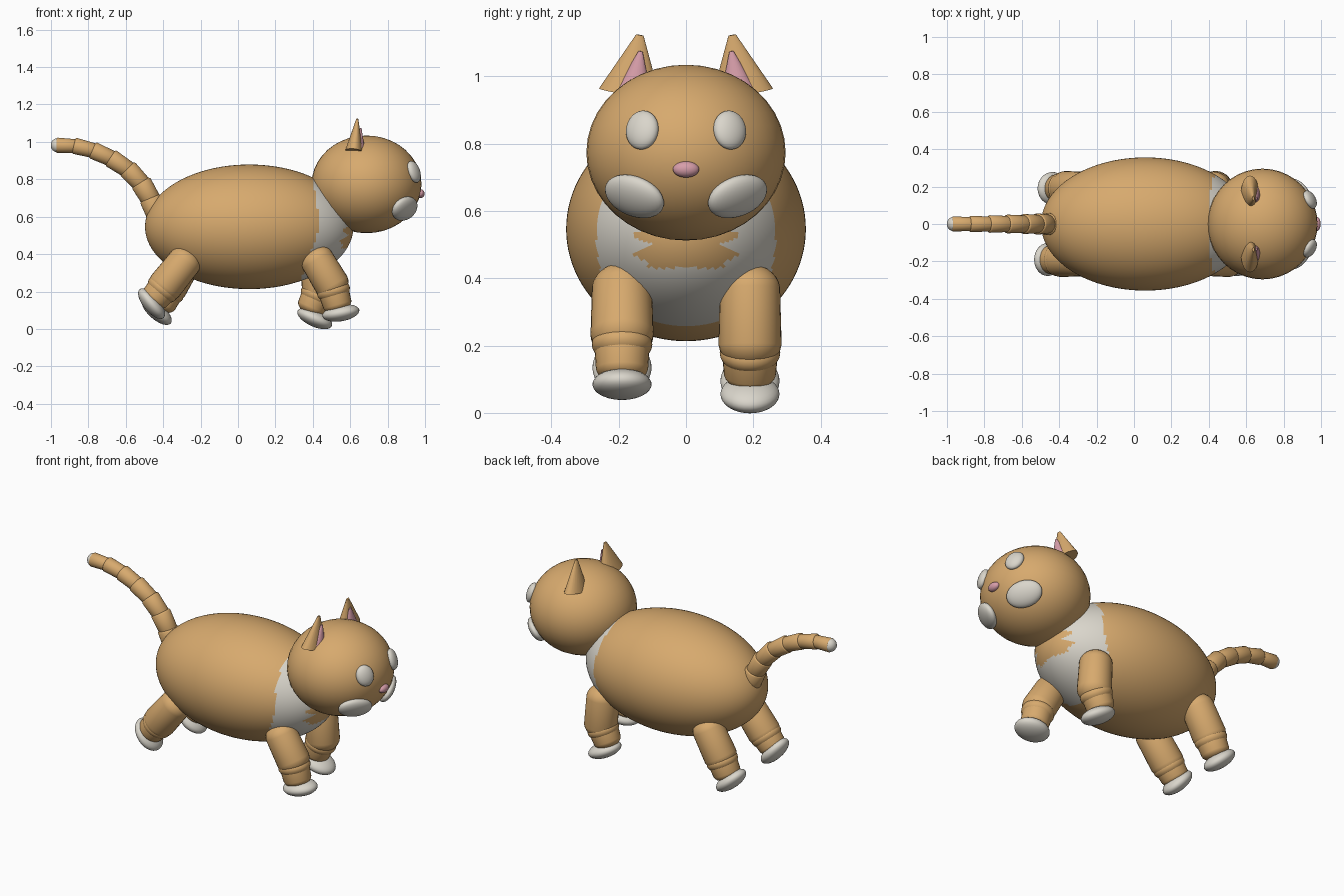
import bpy, bmesh, math
from mathutils import Matrix, Vector

cube = bpy.data.objects.get("Cube")
if cube:
    bpy.data.objects.remove(cube)


def material(name, rgb):
    m = bpy.data.materials.new(name)
    m.use_nodes = True
    m.diffuse_color = (*rgb, 1)
    m.node_tree.nodes["Principled BSDF"].inputs["Base Color"].default_value = (*rgb, 1)
    return m


FUR = material("ginger_fur", (0.68, 0.40, 0.155))
WHITE = material("cream_white", (0.70, 0.67, 0.60))
PINK = material("soft_pink", (0.68, 0.34, 0.40))


def finish(name, bm, *mats):
    """Turn a bmesh into a smooth-shaded object."""
    mesh = bpy.data.meshes.new(name)
    bmesh.ops.recalc_face_normals(bm, faces=bm.faces)
    bm.to_mesh(mesh)
    bm.free()
    for m in mats:
        mesh.materials.append(m)
    ob = bpy.data.objects.new(name, mesh)
    bpy.context.collection.objects.link(ob)
    bpy.ops.object.select_all(action="DESELECT")
    ob.select_set(True)
    bpy.context.view_layer.objects.active = ob
    bpy.ops.object.shade_smooth_by_angle(angle=math.radians(40))
    return ob


def ellipsoid(name, centre, radii, mat, turn=Matrix(), seg=32):
    bm = bmesh.new()
    place = Matrix.Translation(centre) @ turn @ Matrix.Diagonal((*radii, 1))
    bmesh.ops.create_uvsphere(bm, u_segments=seg, v_segments=seg // 2, radius=1, matrix=place)
    return finish(name, bm, mat)


def limb(name, a, b, r0, r1, mat, cap=1.0):
    """Tapered tube from a to b with rounded ends."""
    a, b = Vector(a), Vector(b)
    axis = (b - a).normalized()
    turn = axis.to_track_quat("Z", "Y").to_matrix()
    bm = bmesh.new()
    bmesh.ops.create_uvsphere(bm, u_segments=28, v_segments=15, radius=1)
    for v in bm.verts:
        base, r = (b, r1) if v.co.z > 0 else (a, r0)
        v.co = base + turn @ Vector((v.co.x * r, v.co.y * r, v.co.z * r * cap))
    return finish(name, bm, mat)


# Body with a white bib over the chest
BODY, BODY_R = Vector((0.06, 0, 0.546)), (0.557, 0.356, 0.333)
bm = bmesh.new()
bmesh.ops.create_uvsphere(
    bm, u_segments=96, v_segments=90, radius=1,
    matrix=Matrix.Translation(BODY) @ Matrix.Diagonal((*BODY_R, 1)) @ Matrix.Rotation(math.pi / 2, 4, "Y"))
for f in bm.faces:
    x, y, z = f.calc_center_median()
    dz = z - BODY.z
    edge = 0.44 - (0.15 * dz if dz > 0 else -0.36 * dz)
    patch = 0.43 < z < 0.62 and abs(y) < 0.13 + 0.025 * math.sin(z * 110)
    f.material_index = int(x > edge and not patch)
finish("body", bm, FUR, WHITE)

# Head and face
HEAD, HEAD_R = Vector((0.687, 0, 0.773)), Vector((0.294, 0.296, 0.261))
ellipsoid("head", HEAD, HEAD_R, FUR, seg=40)


def on_face(name, y, z, radii, mat, roll=0.0):
    """Flattened ellipsoid lying on the head surface; local x points outward."""
    v, w = y / HEAD_R.y, (z - HEAD.z) / HEAD_R.z
    u = math.sqrt(1 - v * v - w * w)
    p = HEAD + Vector((u * HEAD_R.x, y, w * HEAD_R.z))
    n = Vector((u / HEAD_R.x, v / HEAD_R.y, w / HEAD_R.z)).normalized()
    side = Vector((0, 0, 1)).cross(n).normalized()
    turn = Matrix((n, side, n.cross(side))).transposed().to_4x4()
    ellipsoid(name, p, radii, mat, turn @ Matrix.Rotation(roll, 4, "X"))


on_face("nose", 0, 0.723, (0.022, 0.039, 0.024), PINK)

for label, s in (("left", 1), ("right", -1)):
    on_face(label + "_eye", s * 0.13, 0.84, (0.028, 0.052, 0.06), WHITE, -s * 0.2)
    on_face(label + "_muzzle_pad", s * 0.153, 0.643, (0.036, 0.1, 0.072), WHITE, s * 0.2)

    # Ears: flattened cones leaning inward, with a pink inner cone
    lean = Matrix.Rotation(s * 0.17, 4, "X") @ Matrix.Rotation(0.1, 4, "Y")
    for part, centre, size, mat in (
            ("_ear", (0.629, s * 0.152, 1.035), (0.048, 0.093, 0.178), FUR),
            ("_inner_ear", (0.65, s * 0.145, 1.015), (0.036, 0.052, 0.12), PINK)):
        bm = bmesh.new()
        bmesh.ops.create_cone(
            bm, cap_ends=True, segments=24, radius1=1, radius2=0.12, depth=1,
            matrix=Matrix.Translation(centre) @ lean @ Matrix.Diagonal((*size, 1)))
        finish(label + part, bm, mat)

# Legs: hip, knee, ankle and paw as (x, z), then paw pitch
LEGS = {
    "right_front": (-1, (0.425, 0.365), (0.50, 0.24), (0.53, 0.135), (0.55, 0.085), -0.17),
    "left_front": (1, (0.425, 0.365), (0.435, 0.21), (0.395, 0.12), (0.41, 0.056), 0.42),
    "right_hind": (-1, (-0.285, 0.36), (-0.385, 0.235), (-0.44, 0.17), (-0.462, 0.135), 0.88),
    "left_hind": (1, (-0.285, 0.36), (-0.36, 0.23), (-0.405, 0.14), (-0.435, 0.095), 0.72),
}
for name, (s, hip, knee, ankle, paw, pitch) in LEGS.items():
    h, k, a, p = (Vector((x, s * 0.19, z)) for x, z in (hip, knee, ankle, paw))
    limb(name + "_upper_leg", h, k, 0.09, 0.094, FUR, 0.85)
    limb(name + "_lower_leg", k, a, 0.086, 0.078, FUR, 0.6)
    ellipsoid(name + "_leg_band", k.lerp(a, 0.35), (0.09, 0.09, 0.055), FUR,
              (a - k).to_track_quat("Z", "Y").to_matrix().to_4x4())
    ellipsoid(name + "_paw", p, (0.1, 0.088, 0.044), WHITE, Matrix.Rotation(pitch, 4, "Y"))

# Tail: overlapping tapered segments with a white tip
PATH = [(-0.43, 0.60), (-0.465, 0.69), (-0.515, 0.775), (-0.585, 0.85), (-0.675, 0.91),
        (-0.77, 0.953), (-0.87, 0.978), (-0.965, 0.982)]
for i, (p, q) in enumerate(zip(PATH, PATH[1:])):
    r = 0.06 - 0.0032 * i
    limb(f"tail_segment_{i + 1}", (p[0], 0, p[1]), (q[0], 0, q[1]), r - 0.004, r, FUR, 0.35)
tip = PATH[-1]
ellipsoid("tail_tip", (tip[0], 0, tip[1]), (0.036, 0.038, 0.038), WHITE)
